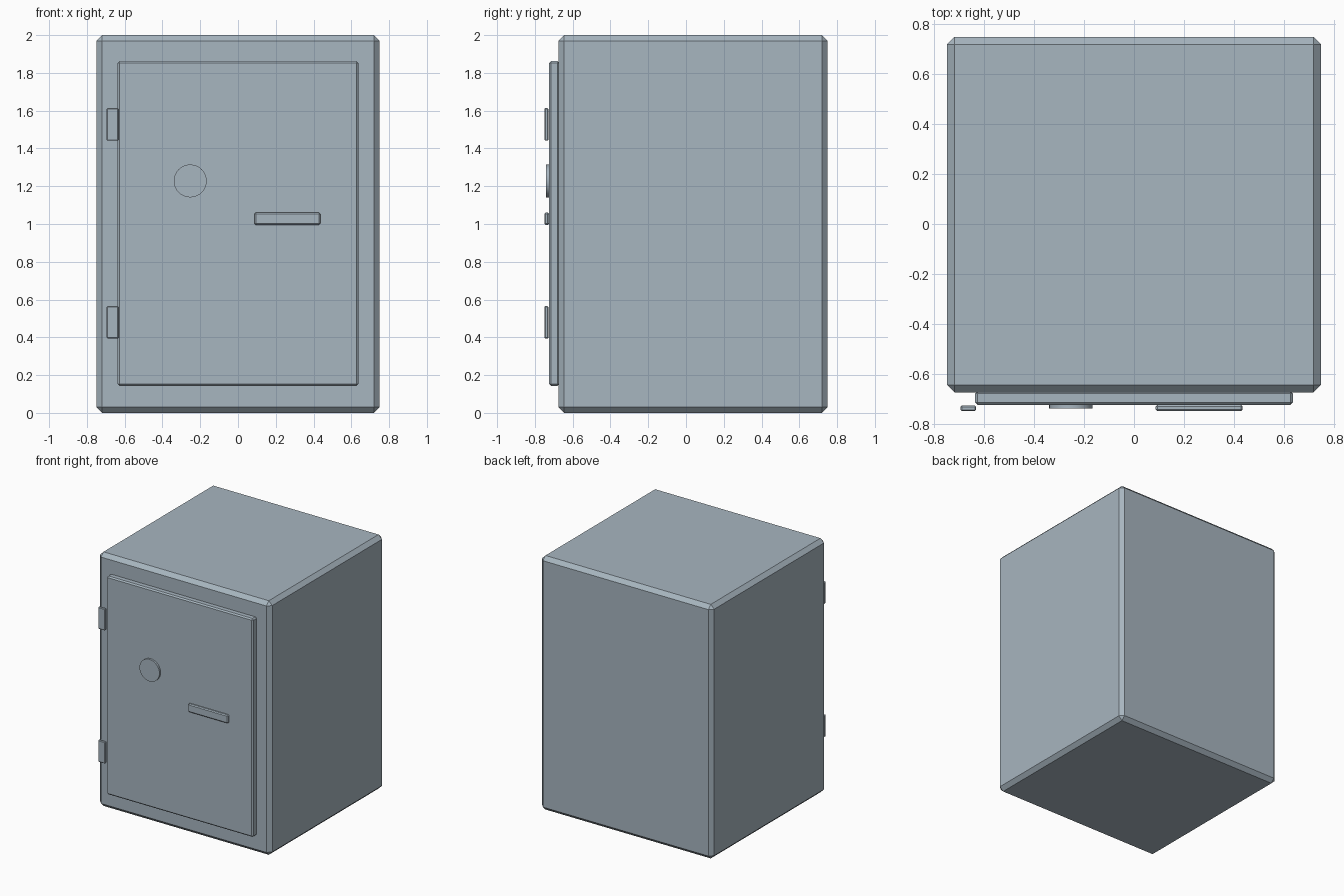
import bpy, math

if "Cube" in bpy.data.objects:
    bpy.data.objects.remove(bpy.data.objects["Cube"])

# Blue-grey painted steel
steel = bpy.data.materials.new("steel")
steel.diffuse_color = (0.39, 0.465, 0.525, 1)
steel.use_nodes = True
steel.node_tree.nodes["Principled BSDF"].inputs["Base Color"].default_value = steel.diffuse_color


def bevelled_box(name, x, y, z, bevel):
    """Box spanning the given (min, max) ranges with a one-step chamfer."""
    spans = (x, y, z)
    bpy.ops.mesh.primitive_cube_add(size=1, location=[(a + b) / 2 for a, b in spans])
    ob = bpy.context.object
    ob.name = name
    ob.scale = [b - a for a, b in spans]
    bpy.ops.object.transform_apply(location=False, rotation=False, scale=True)
    ob.data.materials.append(steel)
    mod = ob.modifiers.new("chamfer", "BEVEL")
    mod.width = bevel
    mod.segments = 1
    return ob


# Safe body
bevelled_box("safe_body", (-0.75, 0.75), (-0.675, 0.75), (0, 2), 0.03)

# Door panel
bevelled_box("door", (-0.637, 0.637), (-0.725, -0.67), (0.143, 1.862), 0.01)

# Hinges on the left edge of the door
for name, z in (("upper_hinge", 1.527), ("lower_hinge", 0.479)):
    bevelled_box(name, (-0.695, -0.633), (-0.75, -0.728),
                 (z - 0.086, z + 0.086), 0.005)

# Handle bar
bevelled_box("handle", (0.087, 0.436), (-0.75, -0.725), (0.995, 1.06), 0.007)

# Round combination dial
bpy.ops.mesh.primitive_cylinder_add(vertices=32, radius=0.087, depth=0.016,
                                    location=(-0.253, -0.732, 1.228),
                                    rotation=(math.pi / 2, 0, 0))
dial = bpy.context.object
dial.name = "dial"
dial.data.materials.append(steel)
bpy.ops.object.shade_smooth_by_angle(angle=math.radians(30))
